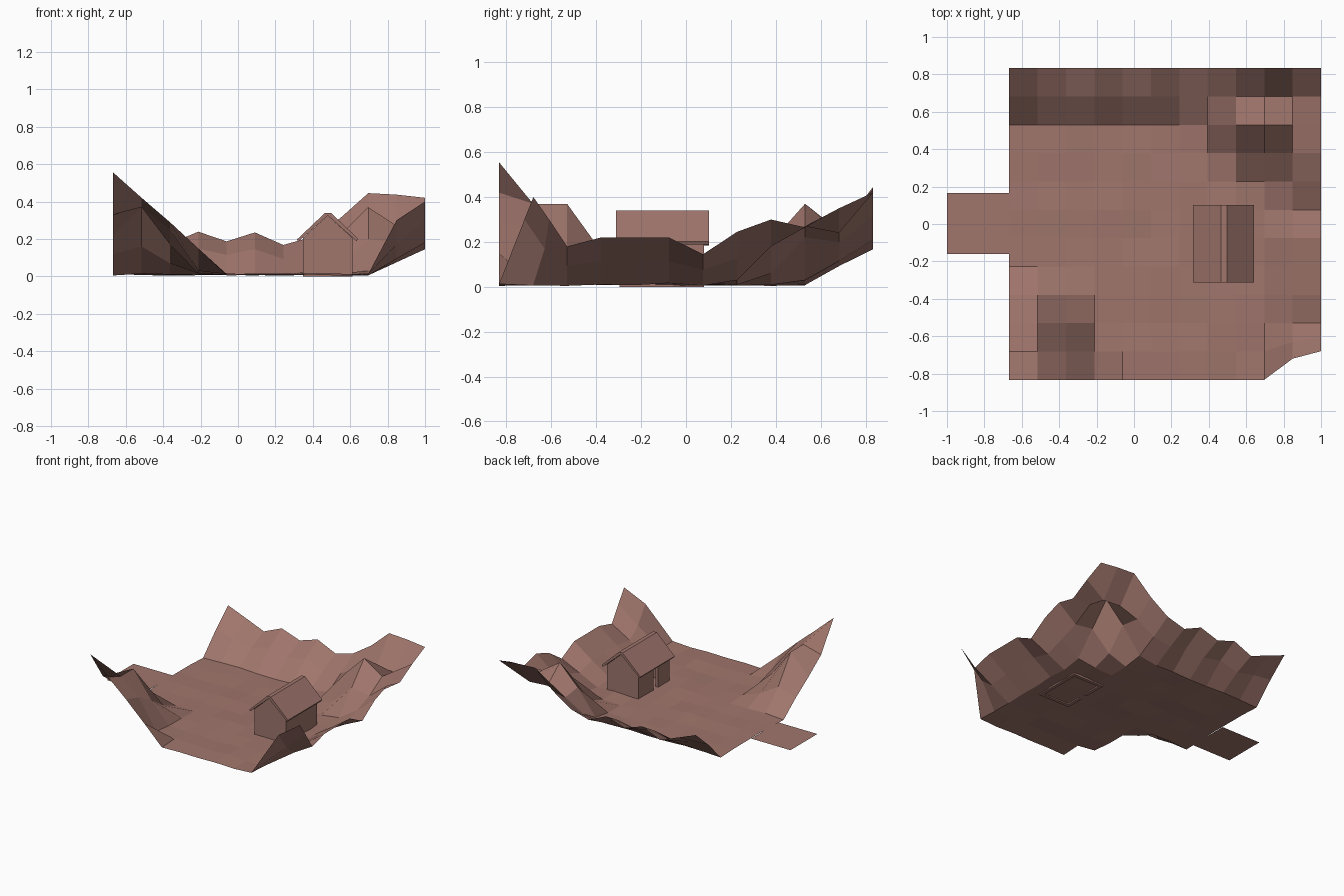
import bpy, bmesh, random

if "Cube" in bpy.data.objects:
    bpy.data.objects.remove(bpy.data.objects["Cube"])
random.seed(4)

clay = bpy.data.materials.new("clay_brown")
clay.diffuse_color = (0.35, 0.18, 0.15, 1)
clay.use_nodes = True
clay.node_tree.nodes["Principled BSDF"].inputs["Base Color"].default_value = clay.diffuse_color


def finish(name, bm):
    me = bpy.data.meshes.new(name)
    bm.to_mesh(me)
    bm.free()
    me.materials.append(clay)
    ob = bpy.data.objects.new(name, me)
    bpy.context.collection.objects.link(ob)
    return ob


def prism(name, profile, y0, y1):
    """Extrude an x-z profile along y."""
    bm = bmesh.new()
    f = bm.faces.new([bm.verts.new((x, y0, z)) for x, z in profile])
    r = bmesh.ops.extrude_face_region(bm, geom=[f])
    for v in r["geom"]:
        if isinstance(v, bmesh.types.BMVert):
            v.co.y = y1
    bmesh.ops.recalc_face_normals(bm, faces=bm.faces)
    return finish(name, bm)


def rect(x0, x1, z0, z1):
    return [(x0, z0), (x1, z0), (x1, z1), (x0, z1)]


# Valley ground: 11 x 11 cells, flat middle, ridges along the edges
N, S, X0, Y0 = 11, 0.1515, -0.667, -0.833
back = [.294, .235, .175, .239, .187, .235, .168, .21, .31, .445, .437, .42]
right = [.40, .30, .18, .22, .22, .22, .145, .245, .30, .265, .35, .42]
height = {}
for i, z in enumerate(back):            # back ridge falls over two cells
    height[i, 10] = z * (0.62 if 0 < i < 6 else 0.55)
    height[i, 11] = z
for j, z in enumerate(right):           # right ridge
    height[11, j] = z
    height[10, j] = z * 0.52
# Front left hill, one row of heights per column
for i, col in enumerate([[.555, .33, .22, .12], [.42, .37, .37, .16],
                         [.29, .25, .17, .07], [.15, .03]]):
    for j, z in enumerate(col):
        height[i, j] = z
# Back right knoll
height.update({(9, 9): .37, (9, 10): .25, (10, 9): .27, (10, 10): .24,
               (10, 11): .437, (8, 9): .22, (8, 10): .20, (9, 8): .20,
               (10, 8): .18, (9, 7): .03, (8, 8): .06, (7, 9): .03,
               (10, 0): .30, (10, 1): .17})
moved = {(10, 0): -0.72, (11, 0): -0.68, (10, 1): -0.63, (11, 1): -0.61}

bm = bmesh.new()
grid = [[bm.verts.new((X0 + S * i, moved.get((i, j), Y0 + S * j),
                       height.get((i, j), random.uniform(.004, .017))))
         for j in range(N + 1)] for i in range(N + 1)]
for i in range(N):
    for j in range(N):
        bm.faces.new((grid[i][j], grid[i + 1][j], grid[i + 1][j + 1], grid[i][j + 1]))
finish("valley_ground", bm)

# Flat entry path on the left
bm = bmesh.new()
bm.faces.new([bm.verts.new((x, y, .012)) for x, y in
              ((-1, -.16), (X0, -.16), (X0, .165), (-1, .165))])
finish("entry_path", bm)

# House: hollow walls with a doorway on the left side
T = 0.025
gable = [(.347, 0), (.613, 0), (.613, .205), (.48, .325), (.347, .205)]
prism("front_wall", gable, -.297, -.297 + T)
prism("back_wall", gable, .08 - T, .08)
prism("right_wall", rect(.613 - T, .613, 0, .205), -.297 + T, .08 - T)
prism("left_wall_front", rect(.347, .347 + T, 0, .205), -.297 + T, -.16)
prism("left_wall_back", rect(.347, .347 + T, 0, .205), -.10, .08 - T)
prism("door_lintel", rect(.347, .347 + T, .18, .205), -.16, -.10)

# Pitched roof with overhang
prism("roof", [(.315, .197), (.466, .34), (.496, .34), (.642, .202),
               (.635, .188), (.48, .325), (.322, .185)], -.313, .102)
